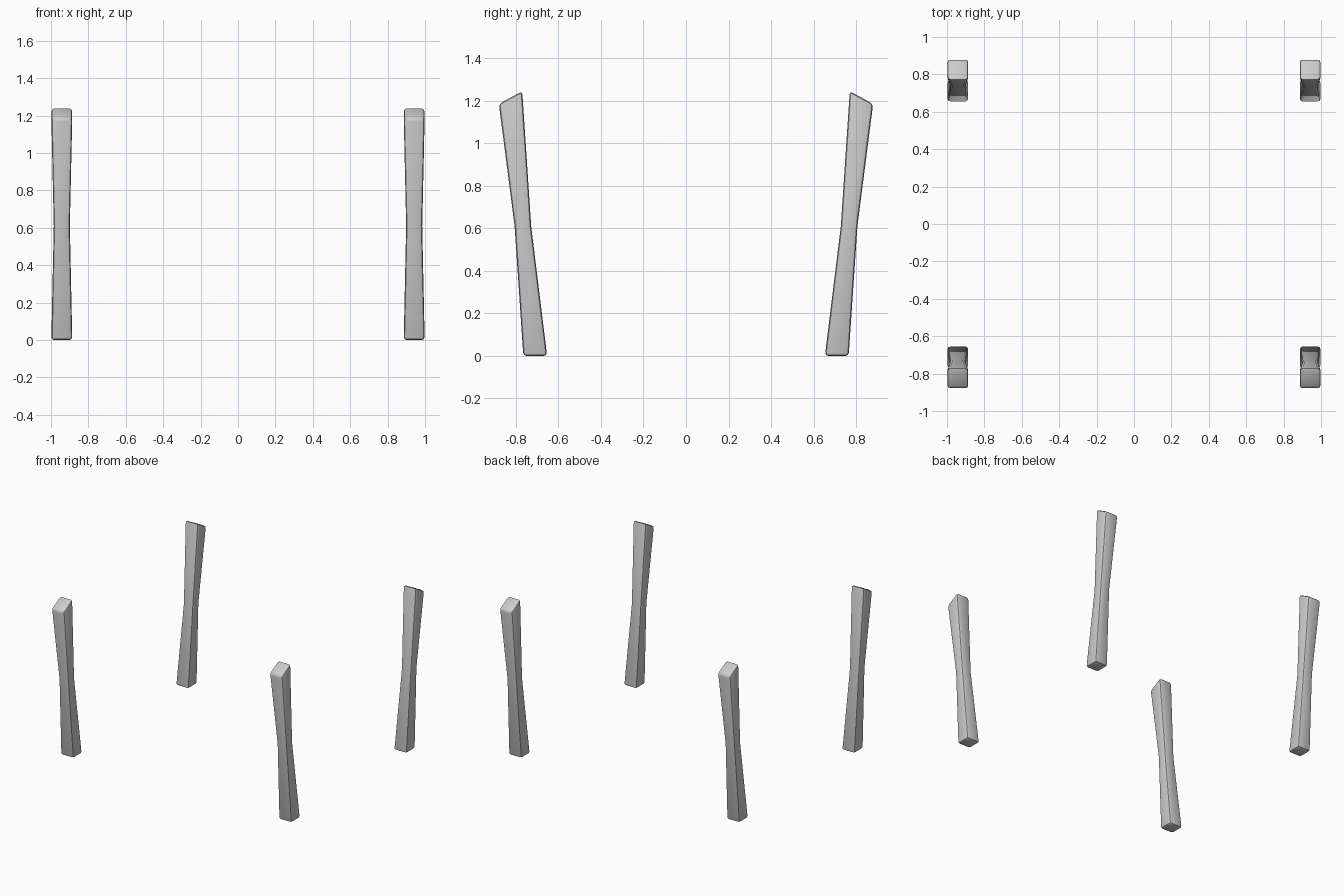
import bpy
import bmesh

cube = bpy.data.objects.get("Cube")
if cube:
    bpy.data.objects.remove(cube, do_unlink=True)

grey = bpy.data.materials.new("plain_grey")
grey.use_nodes = True
grey.diffuse_color = (0.6, 0.6, 0.6, 1)
grey.node_tree.nodes["Principled BSDF"].inputs["Base Color"].default_value = (0.6, 0.6, 0.6, 1)

# Leg sections: half width, inner y, inner z, outer y, outer z
SECTIONS = [
    (0.056, 0.653, 0.0, 0.765, 0.0),
    (0.043, 0.728, 0.61, 0.806, 0.61),
    (0.056, 0.770, 1.245, 0.880, 1.185),
]
CENTRE_X = 0.942


def make_leg(name, sx, sy):
    """Waisted, leaning square leg with rounded edges and a slanted top."""
    bm = bmesh.new()
    rings = []
    for half, yi, zi, yo, zo in SECTIONS:
        corners = [(-half, yi, zi), (half, yi, zi), (half, yo, zo), (-half, yo, zo)]
        rings.append([bm.verts.new((sx * (CENTRE_X + x), sy * y, z)) for x, y, z in corners])
    for low, high in zip(rings, rings[1:]):
        for i in range(4):
            j = (i + 1) % 4
            bm.faces.new((low[i], low[j], high[j], high[i]))
    bm.faces.new(rings[0])
    bm.faces.new(rings[-1])
    bmesh.ops.recalc_face_normals(bm, faces=bm.faces)

    # Round the long corners and both ends, leaving the waist crisp
    edges = [e for e in bm.edges if e.calc_face_angle() > 0.6]
    bmesh.ops.bevel(bm, geom=edges, offset=0.016, segments=2, profile=0.5, affect='EDGES')

    mesh = bpy.data.meshes.new(name)
    bm.to_mesh(mesh)
    bm.free()
    mesh.materials.append(grey)
    leg = bpy.data.objects.new(name, mesh)
    bpy.context.collection.objects.link(leg)
    return leg


# Four mirrored legs
legs = [make_leg(f"{end}_{side}_leg", sx, sy)
        for end, sy in (("front", -1), ("back", 1))
        for side, sx in (("left", 1), ("right", -1))]

bpy.ops.object.select_all(action='DESELECT')
for leg in legs:
    leg.select_set(True)
bpy.context.view_layer.objects.active = legs[0]
bpy.ops.object.shade_smooth_by_angle(angle=0.6)
